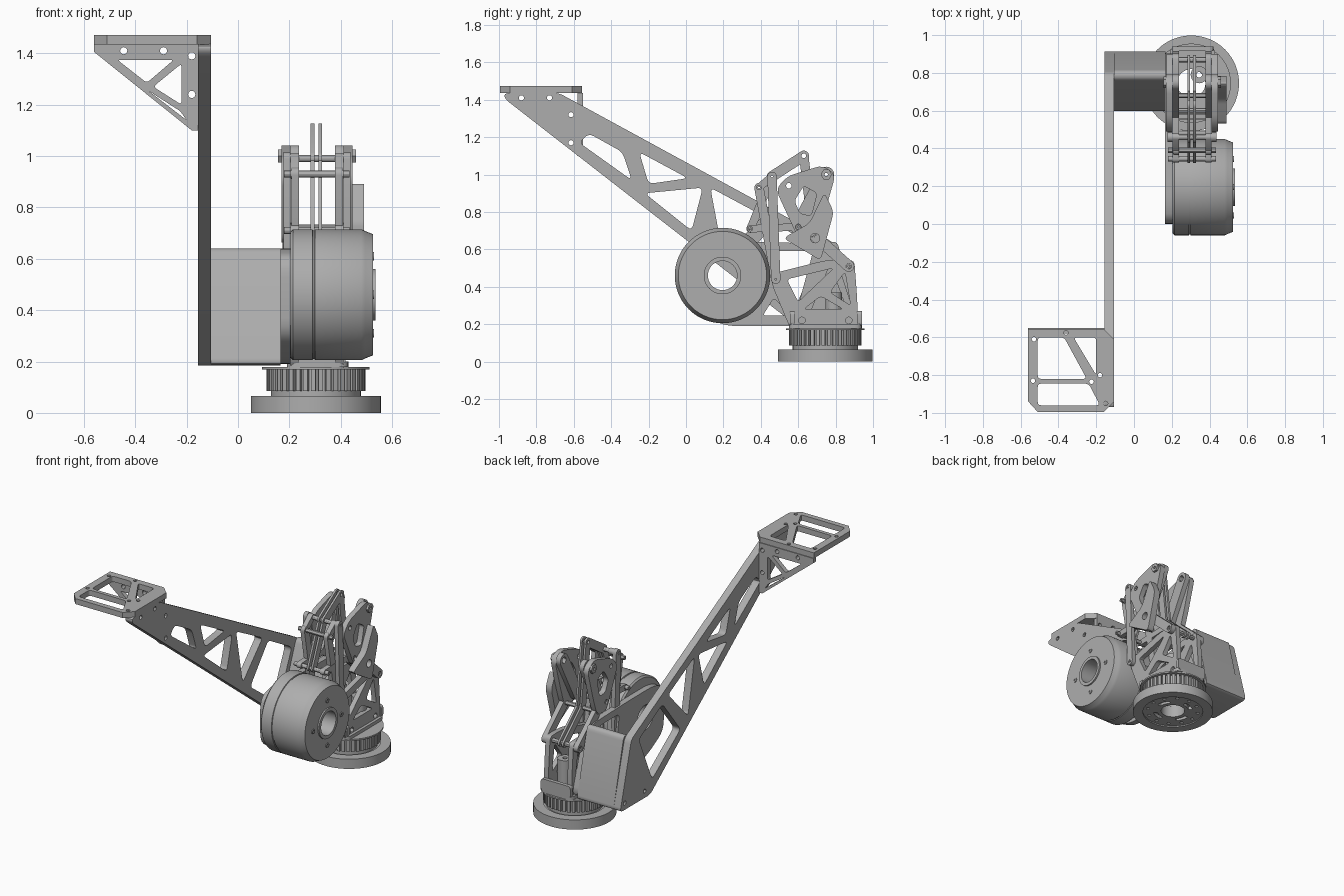
import bpy, bmesh, math
from mathutils import Matrix, Vector

cube = bpy.data.objects.get("Cube")
if cube:
    bpy.data.objects.remove(cube, do_unlink=True)

grey = bpy.data.materials.new("machined grey")
grey.use_nodes = True
colour = (.42, .42, .42, 1)
grey.diffuse_color = colour
grey.node_tree.nodes["Principled BSDF"].inputs["Base Color"].default_value = colour

# Drawing plane for each extrusion axis: columns are u, v and depth
FRAMES = {
    "x": Matrix(((0, 0, 1), (1, 0, 0), (0, 1, 0))),
    "y": Matrix(((1, 0, 0), (0, 0, -1), (0, 1, 0))),
    "z": Matrix.Identity(3),
}


def finish(name, bm):
    bmesh.ops.remove_doubles(bm, verts=bm.verts, dist=.0002)
    bmesh.ops.recalc_face_normals(bm, faces=bm.faces)
    mesh = bpy.data.meshes.new(name)
    bm.to_mesh(mesh)
    bm.free()
    mesh.polygons.foreach_set("use_smooth", [True] * len(mesh.polygons))
    mesh.set_sharp_from_angle(angle=math.radians(30))
    mesh.materials.clear()
    mesh.materials.append(grey)
    obj = bpy.data.objects.new(name, mesh)
    bpy.context.collection.objects.link(obj)
    return obj


def circle(u, v, r, n=20):
    return [(u + r * math.cos(math.tau * i / n), v + r * math.sin(math.tau * i / n)) for i in range(n)]


def rounded(points, r):
    """Fillet every corner of a polygon."""
    out, pts = [], [Vector(p) for p in points]
    for i, p in enumerate(pts):
        a, b = pts[i - 1] - p, pts[(i + 1) % len(pts)] - p
        start = p + a.normalized() * min(r, a.length * .45)
        end = p + b.normalized() * min(r, b.length * .45)
        for t in (0, .25, .5, .75, 1):
            out.append(start * (1 - t) ** 2 + p * 2 * t * (1 - t) + end * t * t)
    return out


def plate(name, axis, low, high, outline, holes=()):
    """Extrude an outline with holes between two depths."""
    curve = bpy.data.curves.new(name, "CURVE")
    curve.dimensions = "2D"
    curve.fill_mode = "BOTH"
    curve.extrude = (high - low) / 2
    for loop in [outline, *holes]:
        spline = curve.splines.new("POLY")
        spline.points.add(len(loop) - 1)
        for point, p in zip(spline.points, loop):
            point.co = (p[0], p[1], 0, 1)
        spline.use_cyclic_u = True
    helper = bpy.data.objects.new(name, curve)
    bpy.context.collection.objects.link(helper)
    bpy.context.view_layer.update()
    mesh = bpy.data.meshes.new_from_object(helper.evaluated_get(bpy.context.evaluated_depsgraph_get()))
    bpy.data.objects.remove(helper)
    bpy.data.curves.remove(curve)
    bm = bmesh.new()
    bm.from_mesh(mesh)
    bpy.data.meshes.remove(mesh)
    sign = -1 if axis == "y" else 1
    for v in bm.verts:
        v.co = FRAMES[axis] @ (v.co + Vector((0, 0, sign * (low + high) / 2)))
    return finish(name, bm)


def lathe(name, axis, centre, profile, n=64):
    """Revolve a closed (radius, depth) profile."""
    bm = bmesh.new()
    rings = [[bm.verts.new(FRAMES[axis] @ Vector((u, v, d))) for u, v in circle(*centre, r, n)] for r, d in profile]
    for k, ring in enumerate(rings):
        last = rings[k - 1]
        for i in range(n):
            j = (i + 1) % n
            bm.faces.new((last[i], last[j], ring[j], ring[i]))
    return finish(name, bm)


def tube(name, axis, centre, inner, outer, low, high, n=64):
    return lathe(name, axis, centre, [(inner, low), (outer, low), (outer, high), (inner, high)], n)


def link(name, a, b, r, low, high):
    """Round-ended bar with an eye at each end."""
    base = math.atan2(b[1] - a[1], b[0] - a[0]) + math.pi / 2
    outline = []
    for k, c in enumerate((a, b)):
        for i in range(9):
            t = base + math.pi * (k + i / 8)
            outline.append((c[0] + r * math.cos(t), c[1] + r * math.sin(t)))
    return plate(name, "x", low, high, outline, [circle(*c, r * .5, 12) for c in (a, b)])


# Turntable base with slotted underside
hub = (.303, .745)
tube("base_rim", "z", hub, .19, .253, 0, .065)
slots = []
for k in range(4):
    angles = [math.tau * k / 4 + i * .1 for i in range(8)]
    arc = [(r, t) for r, order in ((.125, angles), (.1, angles[::-1])) for t in order]
    slots.append([(hub[0] + r * math.cos(t), hub[1] + r * math.sin(t)) for r, t in arc])
bolts = [circle(*p, .011, 10) for p in circle(*hub, .16, 12)]
plate("base_face", "z", .008, .03, circle(*hub, .192, 64), [circle(*hub, .075, 32), *slots, *bolts])
tube("base_cover", "z", hub, .075, .192, .03, .058)

# Toothed pulley
tube("pulley_lower_flange", "z", hub, .075, .175, .058, .085)
teeth = []
for i in range(40):
    for step, r in ((0, .175), (.3, .175), (.35, .193), (.95, .193)):
        t = math.tau * (i + step) / 40
        teeth.append((hub[0] + r * math.cos(t), hub[1] + r * math.sin(t)))
plate("pulley_teeth", "z", .085, .168, teeth, [circle(*hub, .075, 32)])
tube("pulley_upper_flange", "z", hub, .075, .21, .168, .178)

# Drum motor with hollow shaft
drum = (.195, .46)
lathe("motor", "x", drum, [(.078, .205), (.245, .205), (.255, .215), (.255, .29), (.25, .292), (.25, .298),
      (.255, .3), (.255, .48), (.248, .495), (.236, .525), (.1, .525), (.1, .535), (.078, .535)], 96)
for p in circle(*drum, .15, 4):
    tube("motor_screw", "x", p, .008, .016, .52, .53, 16)

# Motor mounting plate
plate("motor_mount", "x", .165, .205,
      rounded([(0, .3), (0, .6), (.1, .64), (.35, .64), (.78, .63), (.92, .19), (.2, .19)], .07),
      [circle(*drum, .085, 32), rounded([(.41, .245), (.56, .245), (.47, .34)], .02),
       rounded([(.47, .59), (.5, .4), (.6, .3), (.68, .59)], .03),
       rounded([(.66, .25), (.87, .25), (.77, .52)], .03)])

# Wedge housing joining arm and turret
plate("wedge_housing", "x", -.105, .166, rounded([(.59, .185), (.92, .185), (.81, .64), (.765, .64)], .03))

# Truss arm
windows = [
    [(-.57, 1.17), (-.52, 1.22), (-.34, 1.12), (-.29, .97)],
    [(-.25, 1.12), (.01, .98), (-.2, .95)],
    [(-.22, .9), (.09, .93), (.03, .7)],
    [(.13, .93), (.41, .78), (.2, .56)],
    [(.47, .74), (.72, .6), (.58, .28), (.28, .5)],
]
arm_bolts = [(-.88, 1.41), (-.73, 1.41), (-.615, 1.32), (-.615, 1.17), (.66, .23), (.87, .23)]
plate("truss_arm", "x", -.155, -.105,
      rounded([(-.97, 1.405), (-.97, 1.436), (-.68, 1.436), (.8, .63), (.92, .185), (.6, .185)], .03),
      [rounded(w, .03) for w in windows] + [circle(*b, .014, 12) for b in arm_bolts])

# Platform at the arm tip, with its gusset
plate("tip_platform", "z", 1.435, 1.472,
      [(-.51, -.995), (-.16, -.995), (-.105, -.94), (-.105, -.61), (-.16, -.555), (-.56, -.555), (-.56, -.94)],
      [rounded([(-.51, -.82), (-.25, -.82), (-.37, -.6), (-.51, -.6)], .02),
       rounded([(-.32, -.6), (-.2, -.6), (-.2, -.8)], .02),
       rounded([(-.51, -.845), (-.24, -.845), (-.18, -.96), (-.51, -.96)], .02)]
      + [circle(u, v, .012, 12) for u, v in ((-.53, -.61), (-.18, -.8), (-.535, -.83), (-.225, -.835),
                                              (-.36, -.575), (-.15, -.95))])
plate("tip_gusset", "y", -.58, -.55,
      [(-.56, 1.405), (-.56, 1.436), (-.155, 1.436), (-.155, 1.1), (-.18, 1.1)],
      [rounded([(-.47, 1.375), (-.25, 1.375), (-.355, 1.285)], .015),
       rounded([(-.22, 1.36), (-.22, 1.2), (-.33, 1.27)], .015),
       rounded([(-.35, 1.255), (-.225, 1.175), (-.2, 1.14)], .008)]
      + [circle(u, v, .014, 12) for u, v in ((-.445, 1.41), (-.29, 1.41), (-.18, 1.39), (-.18, 1.24))])

# Turret foot and vertical actuator
plate("turret_foot", "z", .178, .2, rounded([(.19, .55), (.43, .55), (.43, .94), (.19, .94)], .04),
      [circle(*hub, .075, 32)])
for side in (.555, .915):
    plate("foot_flange", "y", side, side + .025, rounded([(.2, .19), (.42, .19), (.42, .27), (.2, .27)], .02))
tube("actuator", "z", (.345, .79), .015, .045, .2, .37, 24)

# Linkage joints, in side view
elbow, low_eye, high_eye, rear_eye = (.48, .44), (.345, .71), (.39, .93), (.87, .51)
front_top, back_top, peak, mid_a, mid_b = (.46, .99), (.75, 1), (.63, 1.1), (.6, .72), (.68, .68)

# Mirrored turret side plates, jaws and links
for name, inner in (("left", 1), ("right", -1)):
    def span(a, b):
        ends = (.308 + inner * a, .308 + inner * b)
        return min(ends), max(ends)
    plate(name + "_turret_side", "x", *span(.07, .103),
          rounded([(.56, .17), (.92, .17), (.915, .34), (.9, .54), (.85, .545), (.74, .54), (.46, .47), (.46, .41)], .03),
          [rounded([(.54, .44), (.79, .5), (.6, .32)], .02),
           rounded([(.63, .28), (.84, .28), (.72, .35)], .02),
           rounded([(.77, .37), (.88, .3), (.85, .48)], .02)]
          + [circle(*p, .018, 12) for p in ((.62, .22), (.87, .22))])
    plate(name + "_jaw", "x", *span(.103, .138),
          rounded([(.48, .92), (.54, .99), (.73, 1.05), (.8, 1), (.74, .79), (.7, .67), (.6, .66)], .04),
          [rounded([(.58, .86), (.63, .94), (.7, .9), (.67, .78), (.61, .79)], .02),
           circle(*back_top, .02, 12), circle(*mid_a, .015, 12), circle(.55, .94, .015, 12)])
    link(name + "_front_link", elbow, high_eye, .025, *span(.07, .1))
    link(name + "_inner_link", elbow, front_top, .025, *span(.103, .13))
    link(name + "_lower_link", low_eye, mid_a, .02, *span(.07, .103))
    link(name + "_rear_link", rear_eye, mid_b, .03, *span(.103, .135))
    link(name + "_top_link", high_eye, front_top, .02, *span(.07, .103))
    link(name + "_jaw_arm", mid_a, back_top, .042, *span(.07, .103))
    tube(name + "_jaw_bolt", "x", back_top, .01, .03, *span(.138, .152), 6)

# Central paired links
for low in (.283, .313):
    link("centre_tip", front_top, peak, .028, low, low + .014)
    link("centre_link", low_eye, front_top, .022, low, low + .014)
    link("centre_strut", peak, mid_b, .025, low, low + .014)
    link("centre_rear", mid_b, rear_eye, .025, low, low + .014)

# Outboard drive block
plate("drive_block", "x", .446, .49, rounded([(.52, .66), (.72, .54), (.79, .8), (.74, .905), (.66, .74)], .03),
      [circle(.69, .66, .025, 16)])

# Cross pins through the joints
for joint in (elbow, low_eye, high_eye, rear_eye, mid_a, mid_b, front_top):
    tube("cross_pin", "x", joint, .005, .014, .18, .435, 12)
